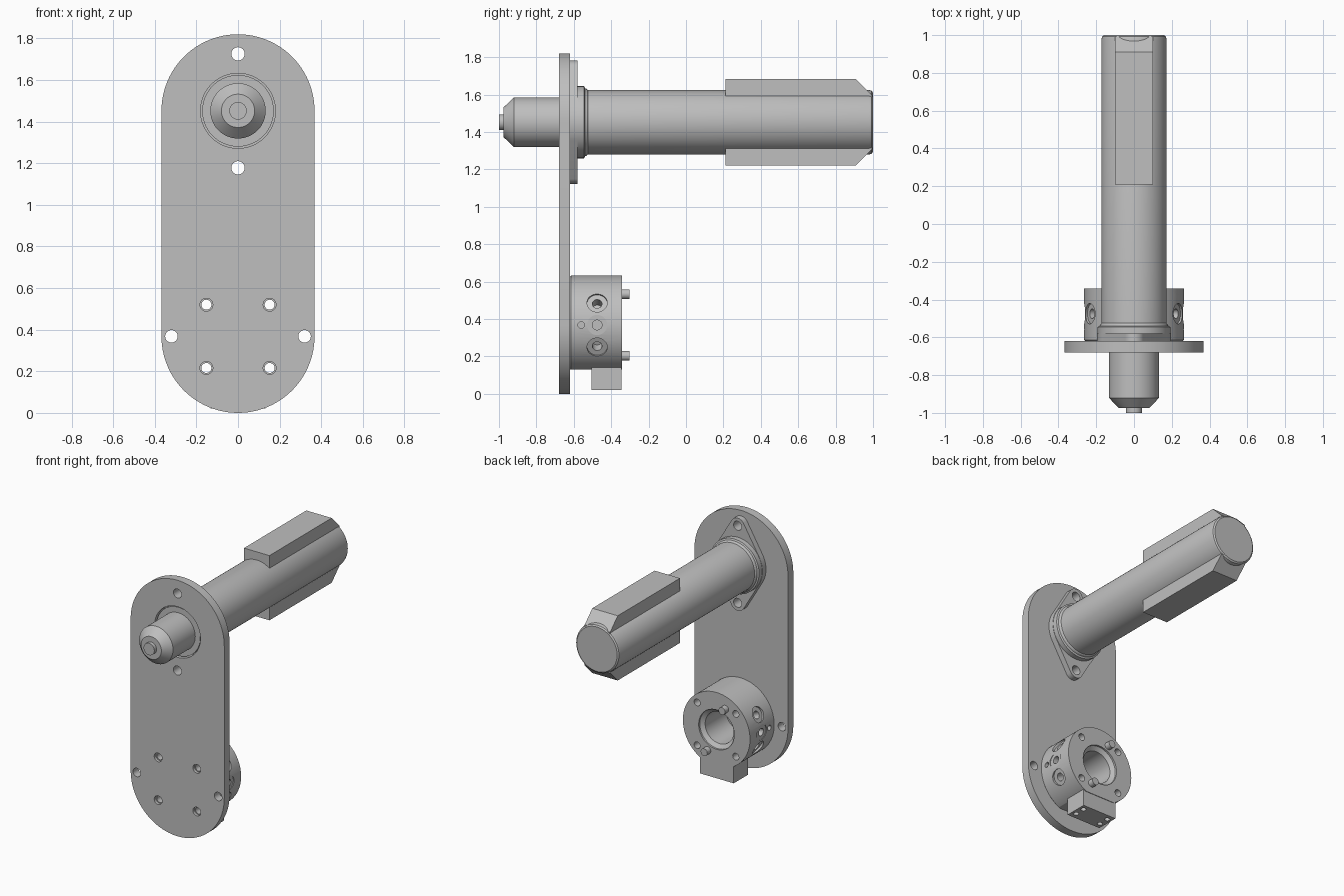
import bpy
import bmesh
from math import sin, cos, pi, radians, acos
from mathutils import Vector

if "Cube" in bpy.data.objects:
    bpy.data.objects.remove(bpy.data.objects["Cube"])

steel = bpy.data.materials.new("plain grey steel")
steel.use_nodes = True
GREY = (0.52, 0.52, 0.52, 1)
steel.diffuse_color = GREY
steel.node_tree.nodes["Principled BSDF"].inputs["Base Color"].default_value = GREY

SHAFT_Z, HUB_Z = 1.452, 0.368      # heights of the two axes
PLATE_FRONT, PLATE_BACK = -0.68, -0.62
HUB_BACK = -0.342


def finish(name, bm):
    bmesh.ops.recalc_face_normals(bm, faces=bm.faces)
    mesh = bpy.data.meshes.new(name)
    bm.to_mesh(mesh)
    bm.free()
    mesh.materials.append(steel)
    obj = bpy.data.objects.new(name, mesh)
    bpy.context.collection.objects.link(obj)
    return obj


def prism(name, points, push):
    """Extrude a planar outline along a vector."""
    bm = bmesh.new()
    face = bm.faces.new([bm.verts.new(p) for p in points])
    ext = bmesh.ops.extrude_face_region(bm, geom=[face], use_keep_orig=True)
    verts = [g for g in ext["geom"] if isinstance(g, bmesh.types.BMVert)]
    bmesh.ops.translate(bm, verts=verts, vec=push)
    return finish(name, bm)


def lathe(name, profile, z, steps=72):
    """Revolve (radius, y) points around the y direction at height z."""
    bm = bmesh.new()
    verts = [bm.verts.new((r, y, z)) for r, y in profile]
    edges = [bm.edges.new(pair) for pair in zip(verts, verts[1:])]
    bmesh.ops.spin(bm, geom=verts + edges, cent=(0, 0, z), axis=(0, 1, 0),
                   angle=2 * pi, steps=steps)
    bmesh.ops.remove_doubles(bm, verts=bm.verts, dist=0.0001)
    return finish(name, bm)


def rod(name, start, end, radius, sides=32):
    """Cylinder between two points."""
    start, end = Vector(start), Vector(end)
    axis = end - start
    turn = Vector((0, 0, 1)).rotation_difference(axis).to_matrix().to_4x4()
    turn.translation = (start + end) / 2
    bm = bmesh.new()
    bmesh.ops.create_cone(bm, cap_ends=True, segments=sides, radius1=radius,
                          radius2=radius, depth=axis.length, matrix=turn)
    return finish(name, bm)


def box(name, low, high):
    (x, y, z), (X, Y, Z) = low, high
    return prism(name, [(x, y, z), (X, y, z), (X, Y, z), (x, Y, z)], (0, 0, Z - z))


def hole(x, z, radius, front=-0.8, back=-0.2):
    return rod("cutter", (x, front, z), (x, back, z), radius)


def cut(obj, cutters):
    for tool in cutters:
        mod = obj.modifiers.new("cut", "BOOLEAN")
        mod.operation, mod.solver, mod.object = "DIFFERENCE", "EXACT", tool
        bpy.context.view_layer.objects.active = obj
        bpy.ops.object.modifier_apply(modifier=mod.name)
        bpy.data.objects.remove(tool)


def arc(cz, radius, start, end, y, steps=32):
    """Points on an arc, angles in radians from straight up."""
    angles = [start + (end - start) * i / steps for i in range(steps + 1)]
    return [(radius * sin(a), y, cz + radius * cos(a)) for a in angles]


bolts = [(sx * 0.152, HUB_Z + sz * 0.152) for sx in (-1, 1) for sz in (-1, 1)]
flange_bolts = [SHAFT_Z + 0.274, SHAFT_Z - 0.274]

# Mounting plate with rounded ends
W = 0.368
outline = (arc(SHAFT_Z, W, -pi / 2, pi / 2, PLATE_FRONT, 48)
           + arc(HUB_Z, W, pi / 2, 3 * pi / 2, PLATE_FRONT, 48))
plate = prism("mounting_plate", outline, (0, PLATE_BACK - PLATE_FRONT, 0))
tools = [rod("cutter", (0, -0.8, SHAFT_Z), (0, -0.5, SHAFT_Z), 0.18, 72)]
tools += [hole(0, z, 0.032) for z in flange_bolts]
tools += [hole(s * 0.32, HUB_Z, 0.03) for s in (-1, 1)]
for x, z in bolts:
    tools += [hole(x, z, 0.024), hole(x, z, 0.031, back=-0.66)]
cut(plate, tools)

# Diamond flange behind the plate
R, r, d = 0.195, 0.055, 0.274
t = acos((R - r) / d)
outline = (arc(SHAFT_Z + d, r, -t, t, PLATE_BACK, 16)
           + arc(SHAFT_Z, R, t, pi - t, PLATE_BACK, 16)
           + arc(SHAFT_Z - d, r, pi - t, pi + t, PLATE_BACK, 16)
           + arc(SHAFT_Z, R, pi + t, 2 * pi - t, PLATE_BACK, 16))
flange = prism("diamond_flange", outline, (0, 0.04, 0))
cut(flange, [hole(0, z, 0.032) for z in flange_bolts])

# Collar easing into the shaft
lathe("shaft_collar", [(0, -0.6), (0.193, -0.6), (0.193, -0.545), (0.182, -0.54),
                       (0.178, -0.53), (0.172, -0.525), (0, -0.525)], SHAFT_Z)

# Shaft with stepped nose
lathe("shaft", [(0, -1), (0.042, -1), (0.042, -0.975), (0.08, -0.975),
                (0.133, -0.92), (0.133, -0.67), (0.172, -0.67), (0.172, 0.98),
                (0.168, 0.993), (0.158, 1), (0, 1)], SHAFT_Z, 96)

# Drive keys above and below the shaft
for side, label in ((1, "upper_key"), (-1, "lower_key")):
    side_profile = [(0.21, 0.1), (0.21, 0.23), (0.91, 0.23), (0.995, 0.145), (0.995, 0.1)]
    prism(label, [(-0.1, y, SHAFT_Z + side * h) for y, h in side_profile], (0.2, 0, 0))

# Hub with bore, bolt holes, radial ports and a flat underside
hub = lathe("hub", [(0, PLATE_BACK), (0.258, PLATE_BACK), (0.264, -0.614),
                    (0.264, HUB_BACK), (0, HUB_BACK)], HUB_Z, 96)
tools = [lathe("cutter", [(0, -0.61), (0.112, -0.61), (0.112, -0.375),
                          (0.14, -0.355), (0.14, -0.3), (0, -0.3)], HUB_Z)]
tools += [hole(x, z, 0.024) for x, z in bolts]
tools.append(box("cutter", (-0.4, -0.8, 0), (0.4, -0.2, 0.13)))


def port(angle, y, radius, depth):
    way = Vector((cos(angle), 0, sin(angle)))
    base = Vector((0, y, HUB_Z))
    return rod("cutter", base + way * (0.264 - depth), base + way * 0.35, radius)


for centre in (0, pi):
    for tilt in (-27, 0, 27):
        a = centre + radians(tilt)
        tools += [port(a, -0.475, 0.054, 0.015 if tilt else 0.006),
                  port(a, -0.475, 0.026, 0.08)]
    tools.append(port(centre, -0.56, 0.018, 0.04))
cut(hub, tools)

# Dowel pins on the hub face
for s, label in ((1, "upper_pin"), (-1, "lower_pin")):
    x, z = -0.07 * s, HUB_Z + 0.165 * s
    lathe_pin = rod(label, (x, -0.4, z), (x, -0.302, z), 0.026)

# Connector block below the hub
block = box("connector_block", (-0.133, -0.506, 0.02), (0.133, -0.346, 0.148))
cut(block, [rod("cutter", (x, y, 0), (x, y, 0.06), 0.018, 20)
            for x in (-0.1, 0.1) for y in (-0.462, -0.388)])

# Smooth round walls, keep hard edges
bpy.ops.object.select_all(action="DESELECT")
for obj in bpy.context.collection.objects:
    if obj.type == "MESH" and obj.data.materials and obj.data.materials[0] == steel:
        obj.select_set(True)
        bpy.context.view_layer.objects.active = obj
bpy.ops.object.shade_smooth_by_angle(angle=radians(25))
